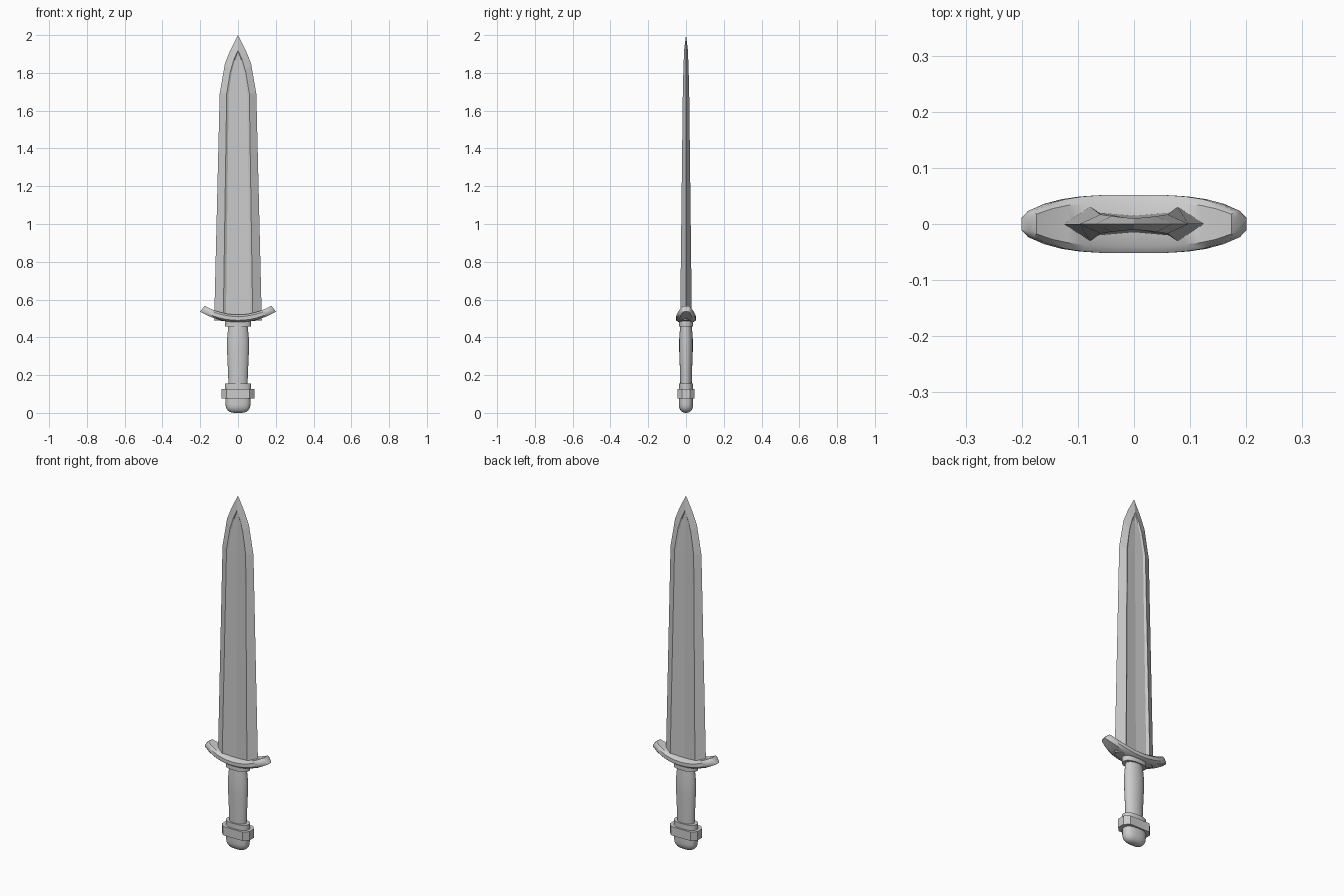
import bpy, bmesh
from math import cos, sin, pi, tau, copysign

if "Cube" in bpy.data.objects:
    bpy.data.objects.remove(bpy.data.objects["Cube"])

steel = bpy.data.materials.new("grey steel")
steel.use_nodes = True
grey = (0.6, 0.6, 0.6, 1)
steel.diffuse_color = grey
steel.node_tree.nodes["Principled BSDF"].inputs["Base Color"].default_value = grey


def loft(name, rings, smooth=None):
    """Join equal-length rings of points into a capped solid."""
    bm = bmesh.new()
    loops = [[bm.verts.new(p) for p in ring] for ring in rings]
    n = len(loops[0])
    for low, high in zip(loops, loops[1:]):
        for i in range(n):
            j = (i + 1) % n
            bm.faces.new((low[i], low[j], high[j], high[i]))
    bm.faces.new(loops[0][::-1])
    bm.faces.new(loops[-1])
    bmesh.ops.remove_doubles(bm, verts=bm.verts[:], dist=0.0002)
    bmesh.ops.recalc_face_normals(bm, faces=bm.faces[:])
    mesh = bpy.data.meshes.new(name)
    bm.to_mesh(mesh)
    bm.free()
    mesh.materials.append(steel)
    obj = bpy.data.objects.new(name, mesh)
    bpy.context.collection.objects.link(obj)
    if smooth:
        bpy.ops.object.select_all(action="DESELECT")
        obj.select_set(True)
        bpy.context.view_layer.objects.active = obj
        bpy.ops.object.shade_smooth_by_angle(angle=smooth)
    return obj


def oval(rx, ry, z, power=1.0, n=24):
    """Horizontal oval ring; a power below one squares it off."""
    pts = []
    for i in range(n):
        c, s = cos(tau * i / n), sin(tau * i / n)
        pts.append((rx * copysign(abs(c) ** power, c),
                    ry * copysign(abs(s) ** power, s), z))
    return pts


# Blade: cutting edge, raised ridge, sunken fuller and centre line
def blade_ring(edge, ridge, fuller, centre):
    quarter = [edge, ridge, fuller, centre]
    front = quarter + [(-x, y, z) for x, y, z in quarter[-2::-1]]
    back = [(x, -y, z) for x, y, z in front[-2:0:-1]]
    return front + back


def blade_level(z, edge, ridge, thick, inner_z=None):
    iz = z if inner_z is None else inner_z
    return blade_ring((edge, 0, z), (ridge, -thick, iz),
                      (ridge * 0.82, -thick * 0.66, iz - 0.004),
                      (0, -thick * 0.48, iz - 0.008))


loft("blade", [
    blade_level(0.49, 0.126, 0.078, 0.031),
    blade_level(1.69, 0.097, 0.060, 0.017),
    blade_level(1.85, 0.069, 0.040, 0.014, 1.81),
    blade_level(1.92, 0.041, 0.022, 0.012, 1.87),
    blade_level(2.00, 0, 0, 0.010, 1.92),
])

# Guard: rounded bar swept along a shallow upward arc
RADIUS, HALF_ANGLE, STEPS = 0.37, 0.52, 12
guard = []
for i in range(STEPS + 1):
    t = 2 * i / STEPS - 1
    a = t * HALF_ANGLE
    half_depth = 0.052 * (1 - 0.55 * abs(t) ** 3.2)
    ring = []
    for y, r in ((-1, -0.5), (-1, 0.5), (-0.75, 1), (0.75, 1),
                 (1, 0.5), (1, -0.5), (0.75, -1), (-0.75, -1)):
        rad = RADIUS + r * 0.020
        ring.append((rad * sin(a), y * half_depth, 0.87 - rad * cos(a)))
    guard.append(ring)
# Small chamfer on both tips
for end, shift in ((0, -0.007), (-1, 0.007)):
    base = guard[end]
    mz = sum(p[2] for p in base) / len(base)
    cap = [(x + shift, y * 0.6, mz + (z - mz) * 0.75) for x, y, z in base]
    guard.insert(0 if end == 0 else len(guard), cap)
loft("guard", guard, 0.7)

# Grip with a gentle swell, and collars at both ends
loft("grip", [oval(rx, ry, z) for rx, ry, z in (
    (0.050, 0.030, 0.14), (0.053, 0.032, 0.22), (0.058, 0.036, 0.33),
    (0.058, 0.036, 0.39), (0.051, 0.031, 0.46))], 0.6)
for name, low, high in (("upper_collar", 0.457, 0.495), ("lower_collar", 0.115, 0.155)):
    loft(name, [oval(0.070, 0.038, z, 0.85) for z in (low, high)], 0.6)

# Pommel block: flat octagonal plate
corners = [(0.087, -0.020), (0.087, 0.020), (0.062, 0.046), (-0.062, 0.046),
           (-0.087, 0.020), (-0.087, -0.020), (-0.062, -0.046), (0.062, -0.046)]
loft("pommel_block", [[(x, y, z) for x, y in corners] for z in (0.076, 0.126)])

# Pommel cap: rounded end below the block
cap = []
for i in range(6):
    a = (i + 0.5) / 5.5 * pi / 2
    cap.append(oval(0.066 * sin(a) ** 0.55, 0.038 * sin(a) ** 0.8,
                    0.045 * (1 - cos(a)), 0.8))
cap.append(oval(0.066, 0.038, 0.08, 0.8))
loft("pommel_cap", cap, 0.7)
